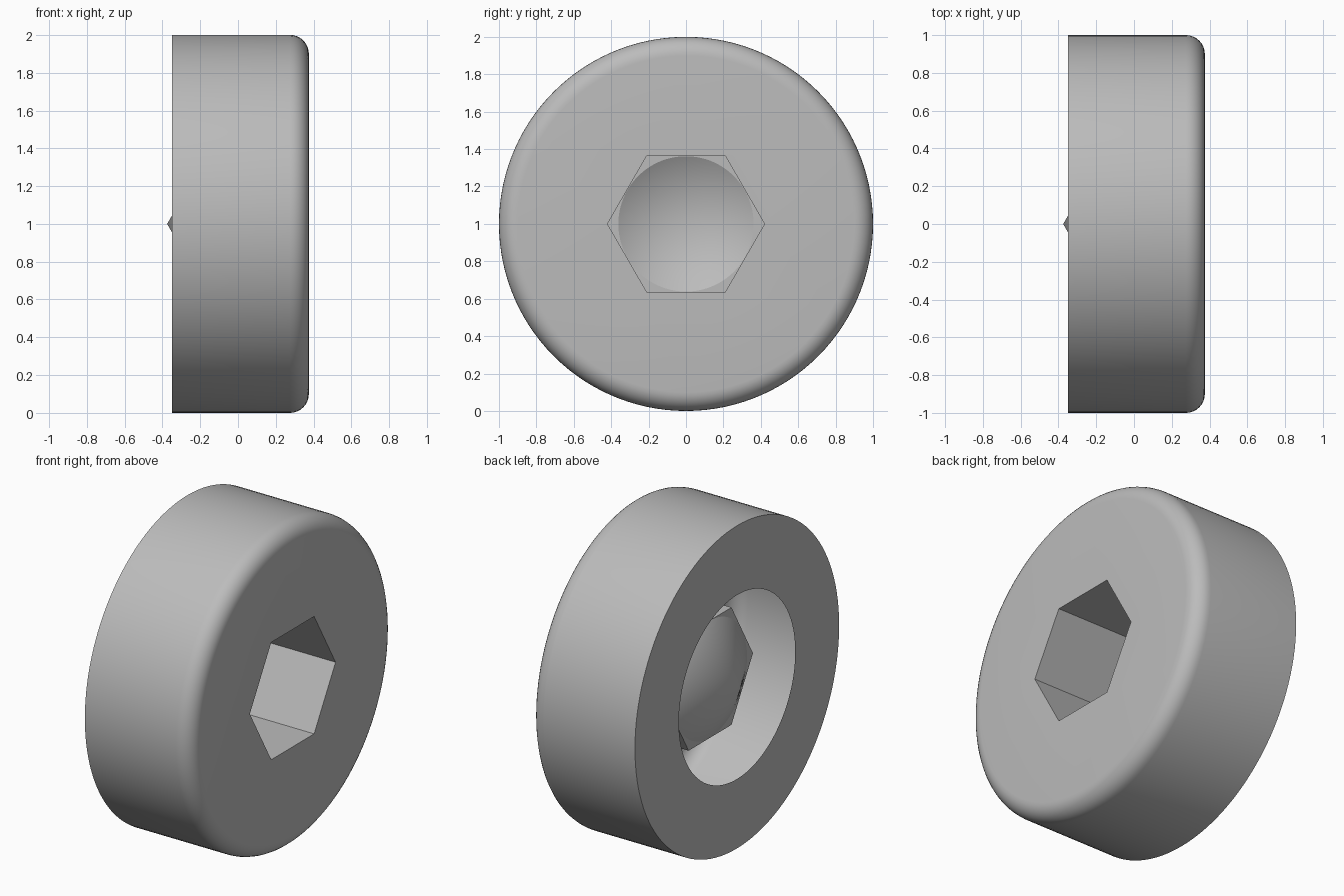
import bpy, bmesh
from math import sin, cos, pi, radians

cube = bpy.data.objects.get("Cube")
if cube:
    bpy.data.objects.remove(cube)

SIDES = 120
FAN = SIDES // 6
BACK, FRONT, FILLET = -0.35, 0.375, 0.1
HEX_R, BASE_X, TIP_X = 0.42, -0.165, -0.375

steel = bpy.data.materials.new("grey_steel")
steel.use_nodes = True
colour = (0.5, 0.5, 0.5, 1)
steel.diffuse_color = colour
steel.node_tree.nodes["Principled BSDF"].inputs["Base Color"].default_value = colour

bm = bmesh.new()


def ring(x, r, n=SIDES):
    return [bm.verts.new((x, r * cos(2 * pi * i / n), 1 + r * sin(2 * pi * i / n)))
            for i in range(n)]


def band(a, b):
    n = len(a)
    for i in range(n):
        j = (i + 1) % n
        bm.faces.new((a[i], a[j], b[j], b[i]))


def hex_to_circle(hexagon, circle):
    # each corner fans over its sixth of the circle, each side gets one triangle
    for i, corner in enumerate(hexagon):
        start = i * FAN - FAN // 2
        for k in range(start, start + FAN):
            bm.faces.new((corner, circle[k % SIDES], circle[(k + 1) % SIDES]))
        bm.faces.new((corner, circle[(start + FAN) % SIDES], hexagon[(i + 1) % 6]))


# Open underside, side wall and rounded front rim
profile = [(BACK, 0.57), (BACK, 1.0)]
for s in range(9):
    t = s / 8 * pi / 2
    profile.append((FRONT - FILLET + FILLET * sin(t), 1 - FILLET + FILLET * cos(t)))
rings = [ring(x, r) for x, r in profile]
for a, b in zip(rings, rings[1:]):
    band(a, b)

# Flat front with hexagonal socket
mouth = ring(FRONT, HEX_R, 6)
hex_to_circle(mouth, rings[-1])
base = ring(BASE_X, HEX_R, 6)
band(mouth, base)

# Conical socket bottom
cone = ring(BASE_X, HEX_R * cos(pi / 6) - 0.002)
hex_to_circle(base, cone)
tip = bm.verts.new((TIP_X, 0, 1))
for i in range(SIDES):
    bm.faces.new((cone[i], cone[(i + 1) % SIDES], tip))

# Outward normals
bmesh.ops.recalc_face_normals(bm, faces=bm.faces)
bm.normal_update()
if rings[1][0].normal.y < 0:
    bmesh.ops.reverse_faces(bm, faces=bm.faces)

mesh = bpy.data.meshes.new("bolt_head")
bm.to_mesh(mesh)
bm.free()
mesh.materials.append(steel)
head = bpy.data.objects.new("bolt_head", mesh)
bpy.context.collection.objects.link(head)
bpy.context.view_layer.objects.active = head
head.select_set(True)
bpy.ops.object.shade_smooth_by_angle(angle=radians(25))
